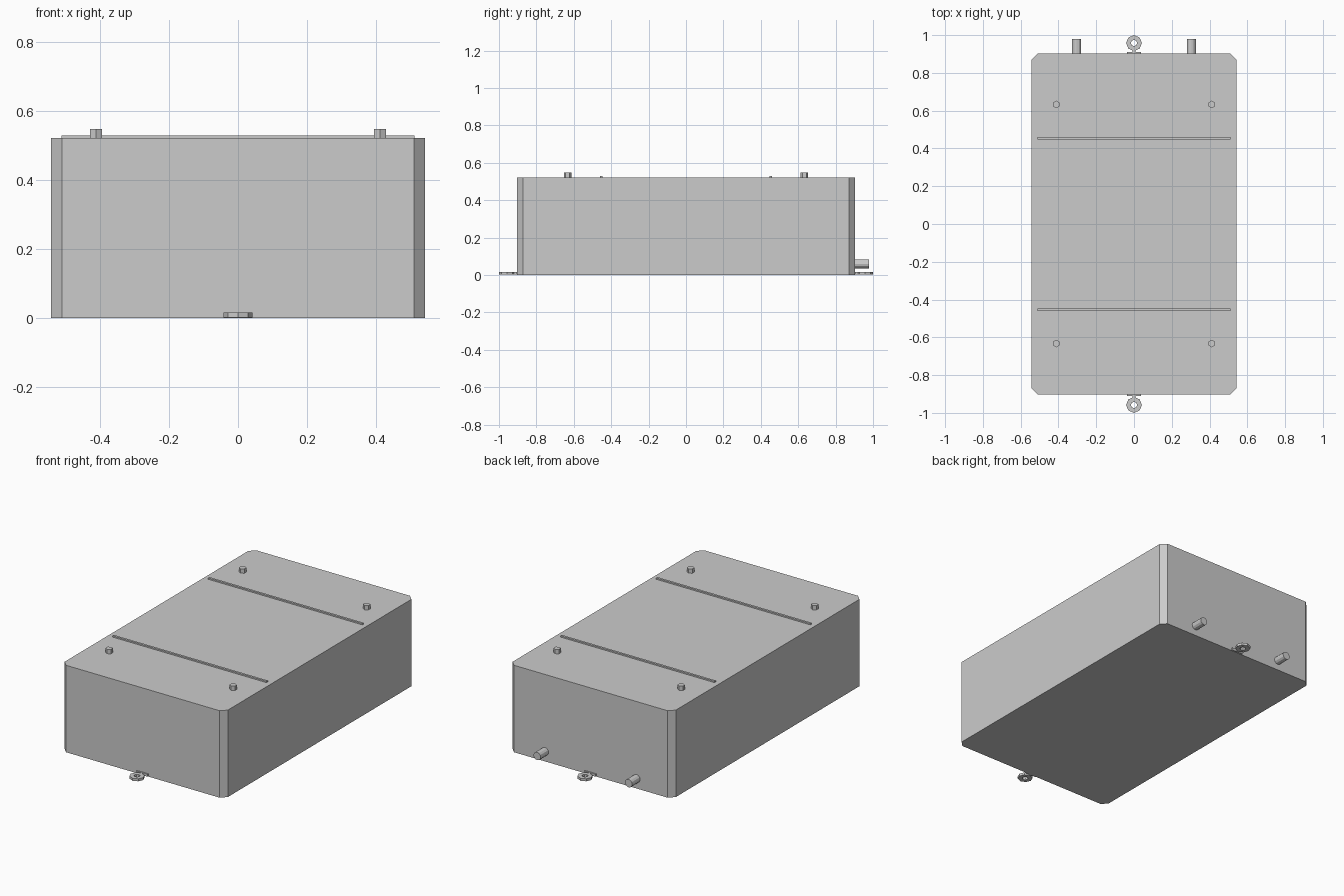
import bpy, bmesh, math
from mathutils import Matrix

if "Cube" in bpy.data.objects:
    bpy.data.objects.remove(bpy.data.objects["Cube"])

grey = bpy.data.materials.new("painted_grey")
grey.use_nodes = True
colour = (0.6, 0.6, 0.6, 1)
grey.diffuse_color = colour
grey.node_tree.nodes["Principled BSDF"].inputs["Base Color"].default_value = colour


def finish(name, bm):
    bmesh.ops.recalc_face_normals(bm, faces=bm.faces)
    mesh = bpy.data.meshes.new(name)
    bm.to_mesh(mesh)
    bm.free()
    mesh.materials.append(grey)
    obj = bpy.data.objects.new(name, mesh)
    bpy.context.collection.objects.link(obj)
    return obj


def box(name, size, centre, chamfer=0):
    bm = bmesh.new()
    bmesh.ops.create_cube(bm, size=1, matrix=Matrix.Translation(centre) @ Matrix.Diagonal((*size, 1)))
    if chamfer:
        upright = [e for e in bm.edges if abs(e.verts[0].co.z - e.verts[1].co.z) > 0.1]
        bmesh.ops.bevel(bm, geom=upright, offset=chamfer, segments=1, affect='EDGES')
    return finish(name, bm)


def rod(name, radius, depth, centre, sides, turn=None):
    bm = bmesh.new()
    matrix = Matrix.Translation(centre) @ (turn or Matrix())
    bmesh.ops.create_cone(bm, cap_ends=True, segments=sides, radius1=radius,
                          radius2=radius, depth=depth, matrix=matrix)
    return finish(name, bm)


def ring(name, outer, inner, low, high, y, sides):
    bm = bmesh.new()
    rows = []
    for i in range(sides):
        a = math.tau * i / sides
        rows.append([bm.verts.new((r * math.cos(a), y + r * math.sin(a), z))
                     for r, z in ((outer, low), (outer, high), (inner, high), (inner, low))])
    for i in range(sides):
        a, b = rows[i], rows[(i + 1) % sides]
        for j in range(4):
            k = (j + 1) % 4
            bm.faces.new((a[j], b[j], b[k], a[k]))
    return finish(name, bm)


# Case with cut corners
box("case", (1.084, 1.806, 0.522), (0, 0, 0.261), chamfer=0.032)

for end, s in (("front", -1), ("back", 1)):
    # Raised ribs and hexagonal studs on the lid
    box(end + "_rib", (1.024, 0.013, 0.012), (0, s * 0.454, 0.524))
    for side, x in (("right", -0.412), ("left", 0.412)):
        rod(f"{end}_{side}_stud", 0.02, 0.03, (x, s * 0.633, 0.533), 6)
    # Mounting eyelets with their back plates
    ring(end + "_eyelet", 0.042, 0.017, 0.002, 0.017, s * 0.958, 8)
    box(end + "_eyelet_plate", (0.074, 0.01, 0.015), (0, s * 0.905, 0.0095))
    box(end + "_eyelet_neck", (0.014, 0.016, 0.012), (0, s * 0.914, 0.0095))

# Connector pipes on the back
lie_down = Matrix.Rotation(math.pi / 2, 4, 'X')
for side, x in (("right", -0.304), ("left", 0.304)):
    pipe = rod(side + "_pipe", 0.024, 0.085, (x, 0.936, 0.06), 12, lie_down)
